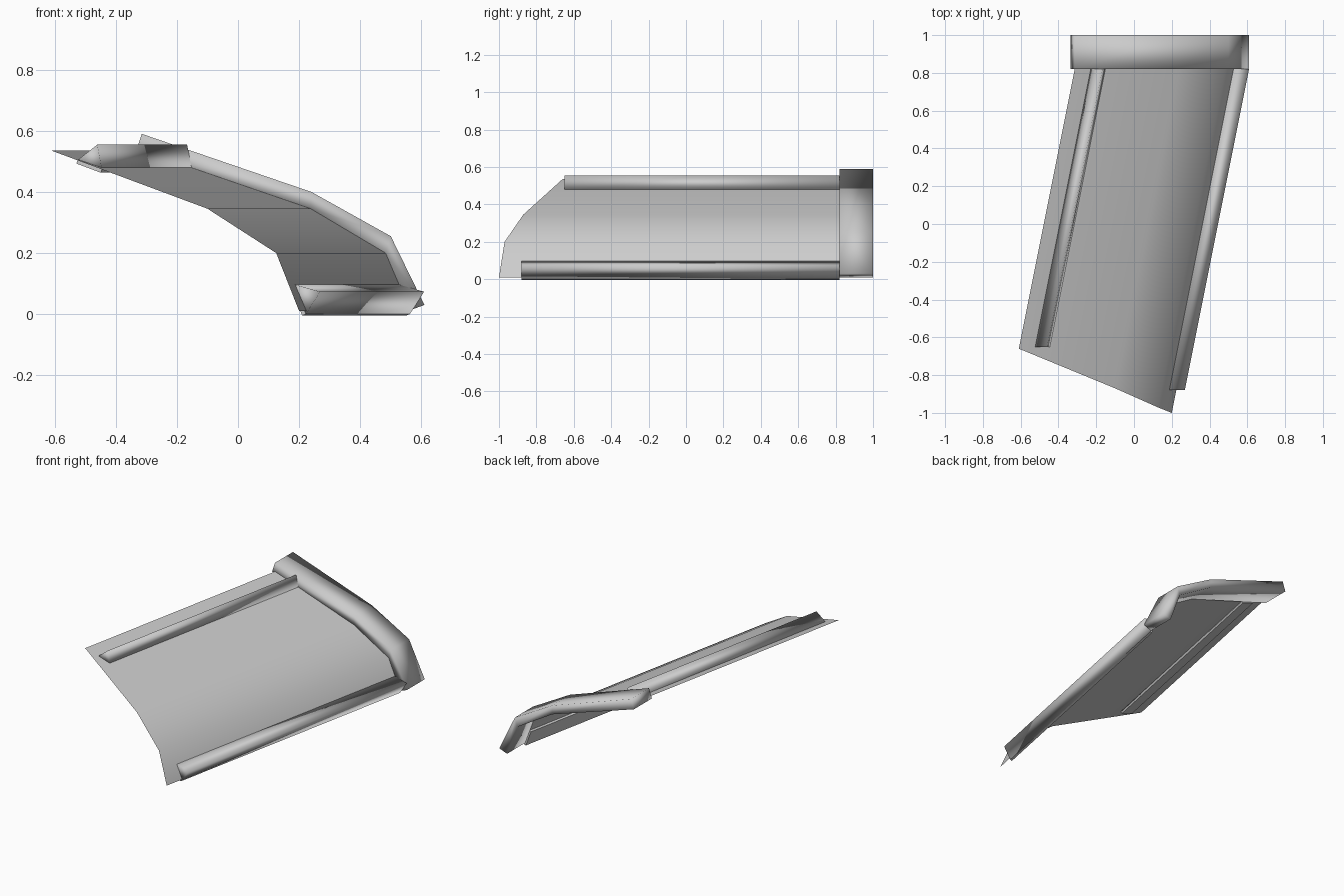
import bpy, math
from mathutils import Vector

if "Cube" in bpy.data.objects:
    bpy.data.objects.remove(bpy.data.objects["Cube"])

grey = bpy.data.materials.new("grey")
grey.diffuse_color = (0.6, 0.6, 0.6, 1)
grey.use_nodes = True
grey.node_tree.nodes["Principled BSDF"].inputs["Base Color"].default_value = grey.diffuse_color
LEAN = 0.2        # sideways shift per unit of depth
BACK = 0.82


def make(name, verts, faces, angle=None):
    mesh = bpy.data.meshes.new(name)
    mesh.from_pydata(verts, [], faces)
    mesh.materials.append(grey)
    mesh.update()
    obj = bpy.data.objects.new(name, mesh)
    bpy.context.collection.objects.link(obj)
    if angle is None:
        mesh.shade_smooth()
    else:
        bpy.ops.object.select_all(action='DESELECT')
        bpy.context.view_layer.objects.active = obj
        obj.select_set(True)
        bpy.ops.object.shade_smooth_by_angle(angle=math.radians(angle))
    return obj


def prism(name, section, y0, y1, angle):
    """Extrude a closed (x, z) section, given at y0, along the leaning direction."""
    n = len(section)
    verts = [(x + LEAN * (y - y0), y, z) for y in (y0, y1) for x, z in section]
    faces = [(i, (i + 1) % n, n + (i + 1) % n, n + i) for i in range(n)]
    faces += [tuple(range(n))[::-1], tuple(range(n, 2 * n))]
    make(name, verts, faces, angle)


# curved panel: bent sheet with an oblique front edge
front = [(0.20, -1.0, 0.01), (0.125, -0.97, 0.20),
         (-0.10, -0.87, 0.345), (-0.61, -0.66, 0.535)]
back = [(x + LEAN * (BACK - y), BACK, z) for x, y, z in front]
make("curved_panel", front + back, [(i, i + 4, i + 5, i + 1) for i in range(3)])

# end beam: box section following the panel bend, softly shaded
inner = [(0.555, 0.01), (0.483, 0.20), (0.238, 0.345), (-0.335, 0.53)]
outer = [(0.61, 0.03), (0.50, 0.255), (0.24, 0.40), (-0.315, 0.59)]
verts = []
for (ix, iz), (ox, oz) in zip(inner, outer):
    verts += [(ix, BACK, iz), (ox, BACK, oz), (ox, 1.0, oz), (ix, 1.0, iz)]
faces = [(4 * s + k, 4 * s + (k + 1) % 4, 4 * s + 4 + (k + 1) % 4, 4 * s + 4 + k)
         for s in range(3) for k in range(4)]
make("end_beam", verts, [f[::-1] for f in faces] + [(0, 1, 2, 3), (15, 14, 13, 12)])


# edge rails: a thin strip outside and a triangular rib inside the panel
def rail(name, a, b, y0, thick):
    a, b = Vector(a), Vector(b)
    t = (b - a).normalized()
    out = Vector((-t.y, t.x))
    prism(name + "_strip", [a, b, b + out * thick, a + out * thick], y0, BACK, 30)
    apex = (a + b) / 2 - out * 0.07
    prism(name + "_rib", [a, apex, b], y0, BACK, 180)


rail("lower_rail", (0.222, 0.0), (0.185, 0.097), -0.88, 0.013)
rail("upper_rail", (-0.445, 0.474), (-0.525, 0.504), -0.65, 0.012)
# fix the facing of rails and beam
for obj in bpy.data.objects:
    if obj.name != "curved_panel":
        import bmesh
        bm = bmesh.new()
        bm.from_mesh(obj.data)
        bmesh.ops.recalc_face_normals(bm, faces=bm.faces)
        bm.to_mesh(obj.data)
        bm.free()
